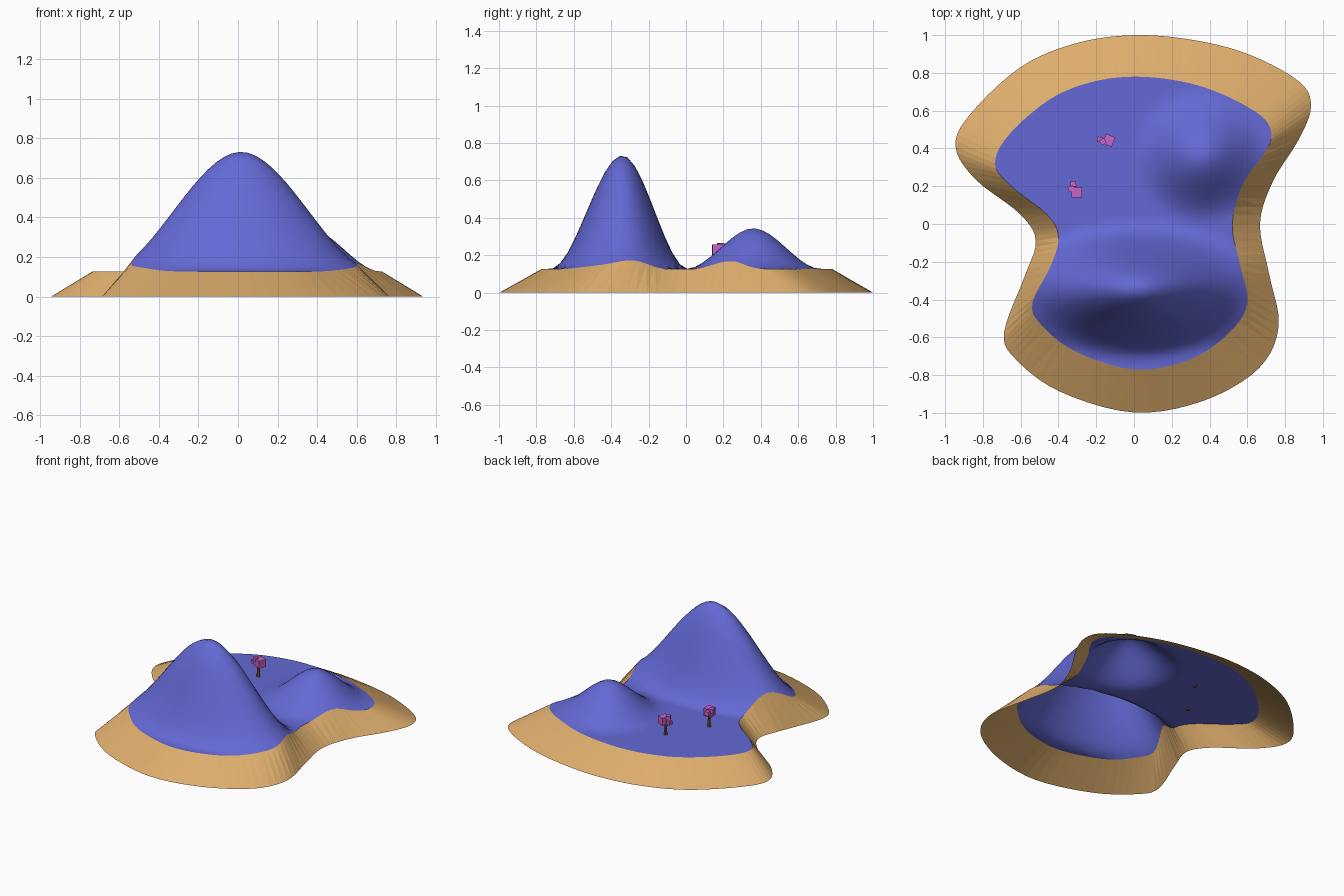
import bpy, bmesh, math
from mathutils import Vector, Matrix

if "Cube" in bpy.data.objects:
    bpy.data.objects.remove(bpy.data.objects["Cube"])


def material(name, rgb):
    m = bpy.data.materials.new(name)
    m.diffuse_color = (*rgb, 1)
    m.use_nodes = True
    m.node_tree.nodes["Principled BSDF"].inputs["Base Color"].default_value = m.diffuse_color
    return m


SAND = material("sand", (0.73, 0.42, 0.15))
BLUE = material("blue_ground", (0.127, 0.141, 0.66))
PINK = material("pink_leaves", (0.60, 0.125, 0.58))
BARK = material("bark", (0.20, 0.09, 0.015))

GROUND = 0.127

# Shore outline and matching plateau outline, clockwise from the back
SHORE = [(0, 1), (.32, .973), (.61, .897), (.873, .755), (.937, .623), (.873, .449),
         (.735, .225), (.667, 0), (.715, -.264), (.766, -.54), (.66, -.765), (.37, -.935),
         (0, -.998), (-.393, -.887), (-.63, -.712), (-.687, -.57), (-.58, -.28), (-.52, -.09),
         (-.604, .053), (-.84, .237), (-.945, .41), (-.868, .58), (-.604, .828), (-.314, .955)]
PLATEAU = [(0, .78), (.25, .755), (.46, .69), (.67, .575), (.728, .47), (.68, .36),
           (.58, .22), (.52, 0), (.56, -.21), (.6, -.42), (.5, -.58), (.29, -.72),
           (0, -.77), (-.31, -.675), (-.49, -.535), (-.538, -.42), (-.44, -.22), (-.40, -.07),
           (-.46, .05), (-.65, .2), (-.736, .32), (-.66, .475), (-.446, .66), (-.23, .75)]


def smooth_loop(pts, steps=5):
    """Closed Catmull-Rom curve through the points."""
    p = [Vector(q) for q in pts]
    n, out = len(p), []
    for i in range(n):
        a, b, c, d = (p[(i + k) % n] for k in (-1, 0, 1, 2))
        for s in range(steps):
            t = s / steps
            out.append(0.5 * (2 * b + (c - a) * t + (2 * a - 5 * b + 4 * c - d) * t**2
                              + (3 * b - a - 3 * c + d) * t**3))
    return out


def bump(dx, dy, rx, ry):
    """Smooth elliptical falloff from 1 to 0."""
    t = max(0.0, 1 - math.hypot(dx / rx, dy / ry))
    return t * t * (3 - 2 * t)


def height(x, y):
    big = bump(x - .015, y + .34, .69, .385 if y < -.34 else .35)
    small = bump(x - .36, y - .36, .36, .36)
    return GROUND + .607 * big + .217 * small


# Island: sloped sand rim around a gridded plateau raised into two hills (open below)
bm = bmesh.new()
outer = [bm.verts.new((v.x, v.y, 0)) for v in smooth_loop(SHORE)]
inner = [bm.verts.new((v.x, v.y, GROUND)) for v in smooth_loop(PLATEAU)]
n = len(outer)
for i in range(n):
    j = (i + 1) % n
    bm.faces.new((outer[i], inner[i], inner[j], outer[j]))
top = bm.faces.new(inner)
top.material_index = 1
bm.normal_update()
for axis in range(2):
    for k in range(-19, 20):
        co, no = Vector((0, 0, 0)), Vector((0, 0, 0))
        co[axis], no[axis] = k * .04 + .0071, 1
        faces = [f for f in bm.faces if f.material_index == 1]
        geom = list({v for f in faces for v in f.verts}) + \
            list({e for f in faces for e in f.edges}) + faces
        bmesh.ops.bisect_plane(bm, geom=geom, plane_co=co, plane_no=no, dist=1e-5)
for v in bm.verts:
    if v.co.z > .05:
        v.co.z = height(v.co.x, v.co.y)
bmesh.ops.triangulate(bm, faces=[f for f in bm.faces if len(f.verts) > 4])
bm.normal_update()
for f in bm.faces:
    if f.normal.z < 0:
        f.normal_flip()
    f.smooth = f.material_index == 1
mesh = bpy.data.meshes.new("island")
bm.to_mesh(mesh)
bm.free()
mesh.materials.append(SAND)
mesh.materials.append(BLUE)
bpy.context.collection.objects.link(bpy.data.objects.new("island", mesh))


def add_object(name, bm, mat):
    me = bpy.data.meshes.new(name)
    bm.to_mesh(me)
    bm.free()
    me.materials.append(mat)
    bpy.context.collection.objects.link(bpy.data.objects.new(name, me))


def limb(bm, a, b, r1, r2):
    """Tapered square stick from a to b."""
    a, b = Vector(a), Vector(b)
    rot = (b - a).to_track_quat('Z', 'Y').to_matrix().to_4x4()
    bmesh.ops.create_cone(bm, cap_ends=True, segments=5, radius1=r1, radius2=r2,
                          depth=(b - a).length, matrix=Matrix.Translation((a + b) / 2) @ rot)


# Trees: trunk with branches, each ending in a leaf block (x, y, z, size, turn)
def tree(name, base, blocks):
    bark, leaves = bmesh.new(), bmesh.new()
    x, y = base
    fork = (x, y, .185)
    limb(bark, (x, y, height(x, y) - .01), fork, .013, .009)
    for bx, by, bz, size, turn in blocks:
        limb(bark, fork, (bx, by, bz), .008, .005)
        bmesh.ops.create_cube(leaves, size=size, matrix=Matrix.Translation((bx, by, bz))
                              @ Matrix.Rotation(math.radians(turn), 4, 'Z'))
    add_object(name + "_trunk", bark, BARK)
    add_object(name + "_leaves", leaves, PINK)


tree("back_tree", (-.147, .441), [(-.133, .443, .23, .054, -22), (-.165, .436, .25, .03, 30),
                                  (-.181, .447, .225, .028, -10)])
tree("side_tree", (-.308, .178), [(-.303, .168, .23, .056, 2), (-.321, .212, .238, .03, 5),
                                  (-.333, .186, .25, .03, 20)])
